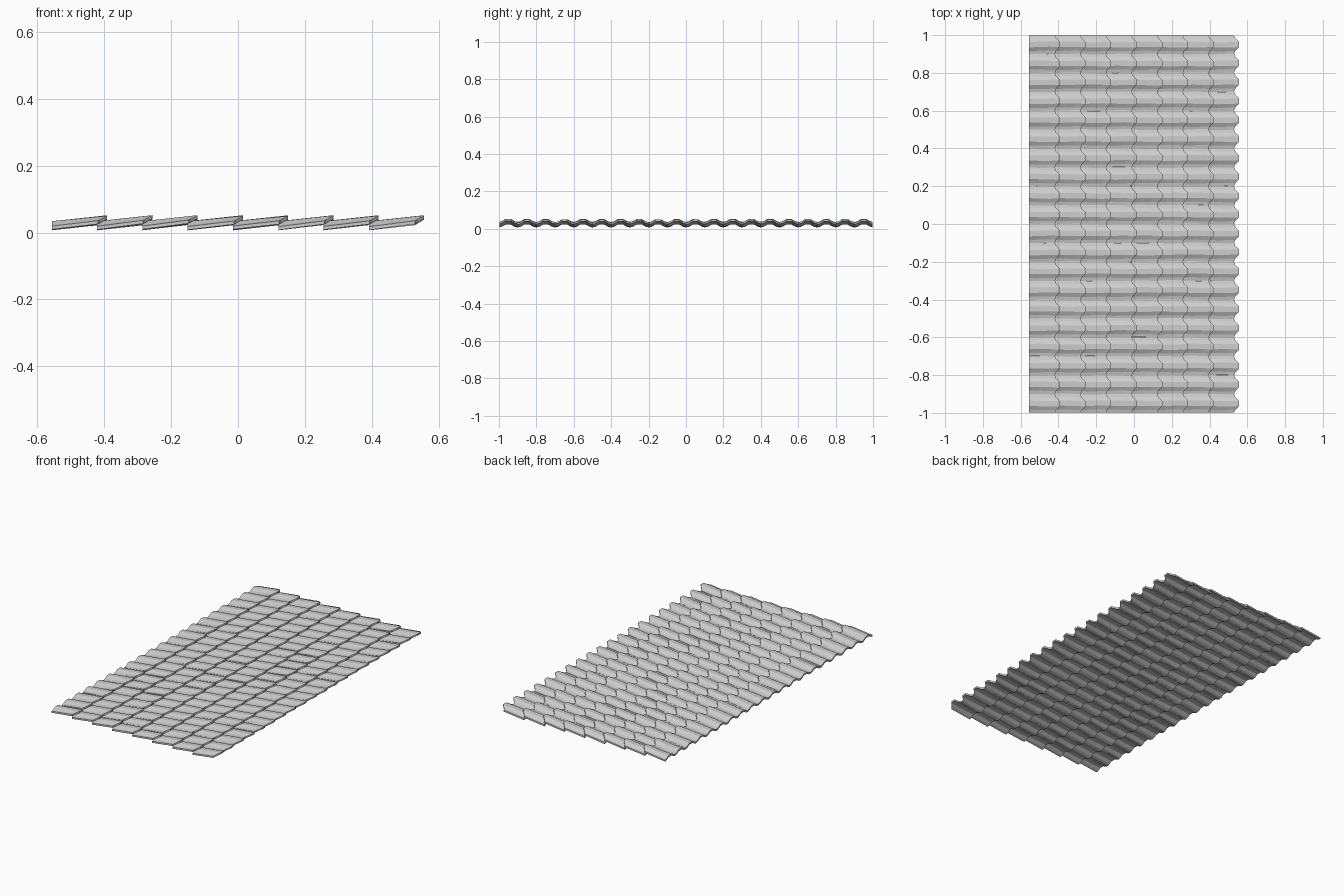
import bpy, bmesh, math, random

if "Cube" in bpy.data.objects:
    bpy.data.objects.remove(bpy.data.objects["Cube"])

random.seed(4)
COLS, ROWS = 8, 20
PITCH_X, PITCH_Y = 0.1355, 0.1
LENGTH, THICK = 0.165, 0.010
# cross-section of one tile: (y offset, height)
PROFILE = [(-0.051, 0.0), (-0.034, 0.004), (-0.014, 0.0155),
           (0.014, 0.0155), (0.034, 0.004), (0.051, 0.0)]
STEPS = 3


def add_tile(bm, x0, yc):
    """One arched, tilted tile with a rounded lower lip and slight irregularity."""
    yaw = random.uniform(-0.025, 0.025)
    roll = random.uniform(-0.03, 0.03)
    lift = random.uniform(-0.002, 0.001)
    bend = random.uniform(-0.0025, 0.0025)
    top, bot = [], []
    for i in range(STEPS + 1):
        t = i / STEPS
        for y, h in PROFILE:
            lip = 0.027 * (h / 0.0155) * t
            x = x0 + (LENGTH - 0.027) * t + lip
            z = 0.008 + 0.017 * t + h + lift * t + roll * y
            yy = yc + y + yaw * LENGTH * (t - 0.5) + bend * math.sin(math.pi * t)
            yy = max(-0.997, min(0.997, yy))
            top.append(bm.verts.new((x, yy, z + THICK)))
            bot.append(bm.verts.new((x, yy, z)))
    n = len(PROFILE)
    for i in range(STEPS):
        for j in range(n - 1):
            a, b, c, d = i*n + j, (i+1)*n + j, (i+1)*n + j + 1, i*n + j + 1
            bm.faces.new([top[k] for k in (a, b, c, d)])
            bm.faces.new([bot[k] for k in (d, c, b, a)])
        # long side walls
        for j, flip in ((0, False), (n - 1, True)):
            f = [bot[i*n+j], bot[(i+1)*n+j], top[(i+1)*n+j], top[i*n+j]]
            bm.faces.new(f[::-1] if flip else f)
    # end walls
    for i, flip in ((0, True), (STEPS, False)):
        for j in range(n - 1):
            a, b = i*n + j, i*n + j + 1
            f = [bot[a], bot[b], top[b], top[a]]
            bm.faces.new(f[::-1] if flip else f)


# one object per course of tiles, each lapping over the next
for c in range(COLS):
    bm = bmesh.new()
    for r in range(ROWS):
        add_tile(bm, -0.557 + c * PITCH_X, -1 + PITCH_Y * (r + 0.5))
    me = bpy.data.meshes.new("tile_course")
    bm.to_mesh(me)
    bm.free()
    ob = bpy.data.objects.new(f"tile_course_{c + 1}", me)
    bpy.context.collection.objects.link(ob)
